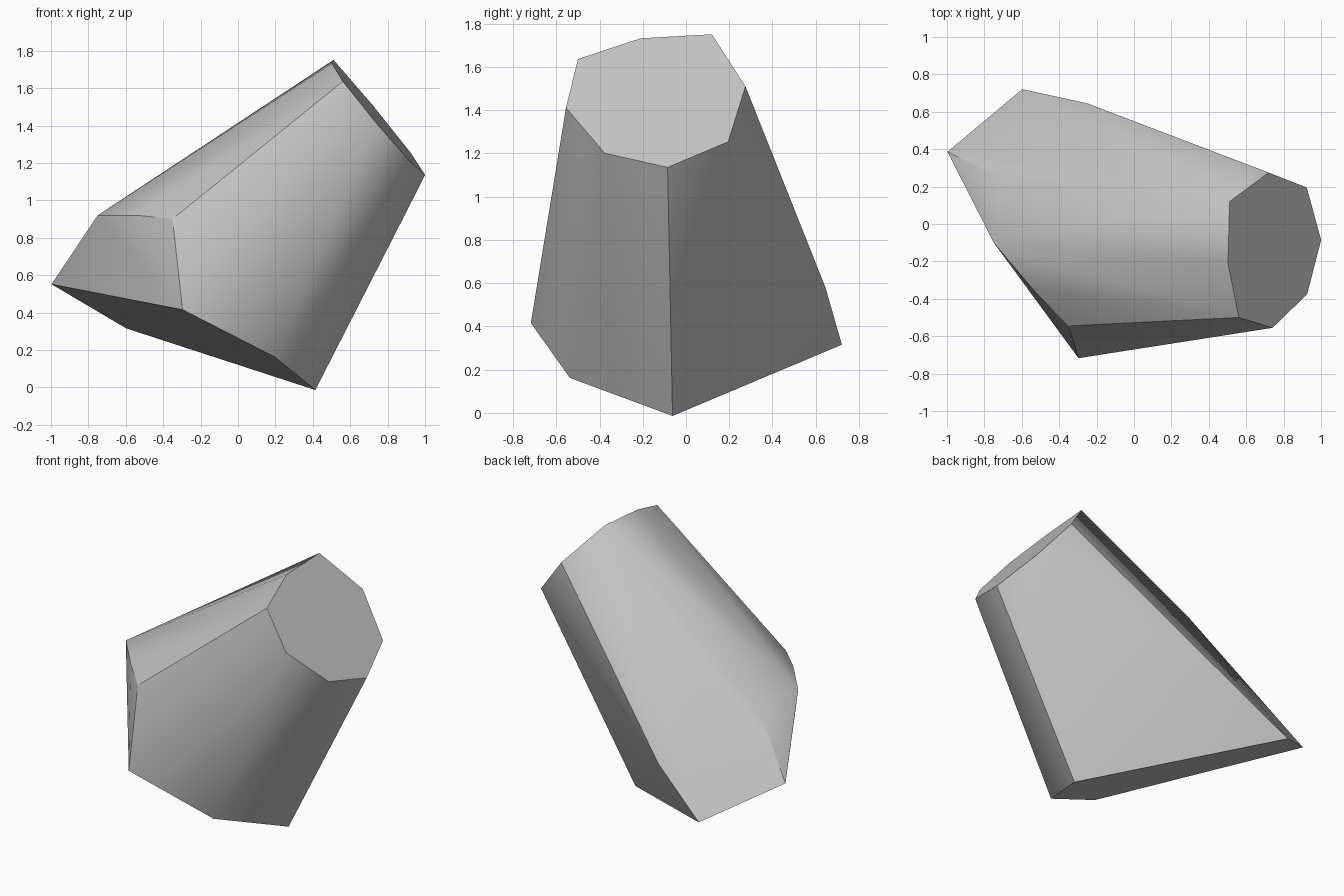
import bpy, bmesh, math
from mathutils import Vector
from mathutils.geometry import normal

if "Cube" in bpy.data.objects:
    bpy.data.objects.remove(bpy.data.objects["Cube"])


def flatten(points):
    """Press a loop of points onto its average plane."""
    pts = [Vector(p) for p in points]
    n = normal(pts)
    centre = sum(pts, Vector()) / len(pts)
    return [p - n * n.dot(p - centre) for p in pts]


# Flat eight-sided upper end
cap = flatten([(.51, .12, 1.75), (.50, -.21, 1.73), (.565, -.50, 1.64), (.74, -.555, 1.41),
               (.925, -.375, 1.20), (1, -.085, 1.135), (.925, .195, 1.255), (.72, .275, 1.51)])
# Flat five-sided underside
base = flatten([(-1, .385, .545), (-.6, .72, .31), (.42, -.06, 0), (.19, -.54, .145), (-.29, -.715, .43)])
# Shoulder corners between the two ends
shoulder = [Vector(p) for p in [(-.75, -.1, .92), (-.54, -.35, .92), (-.35, -.545, .90),
                                (-.72, .25, .885), (-.21, .27, 1.2), (-.25, .645, .58)]]

# Wrap the corners into one faceted stone
bm = bmesh.new()
for p in cap + base + shoulder:
    bm.verts.new(p)
bmesh.ops.convex_hull(bm, input=bm.verts[:])
bmesh.ops.dissolve_limit(bm, angle_limit=math.radians(1), verts=bm.verts[:], edges=bm.edges[:])
bmesh.ops.recalc_face_normals(bm, faces=bm.faces[:])
mesh = bpy.data.meshes.new("stone")
bm.to_mesh(mesh)
bm.free()
stone = bpy.data.objects.new("stone", mesh)
bpy.context.collection.objects.link(stone)

# Plain grey stone colour
colour = (.55, .55, .55, 1)
mat = bpy.data.materials.new("stone_grey")
mat.use_nodes = True
mat.diffuse_color = colour
mat.node_tree.nodes["Principled BSDF"].inputs["Base Color"].default_value = colour
mesh.materials.append(mat)

# Soft shading on shallow bends, crisp on the ends
bpy.ops.object.select_all(action='DESELECT')
stone.select_set(True)
bpy.context.view_layer.objects.active = stone
bpy.ops.object.shade_smooth_by_angle(angle=math.radians(30))
